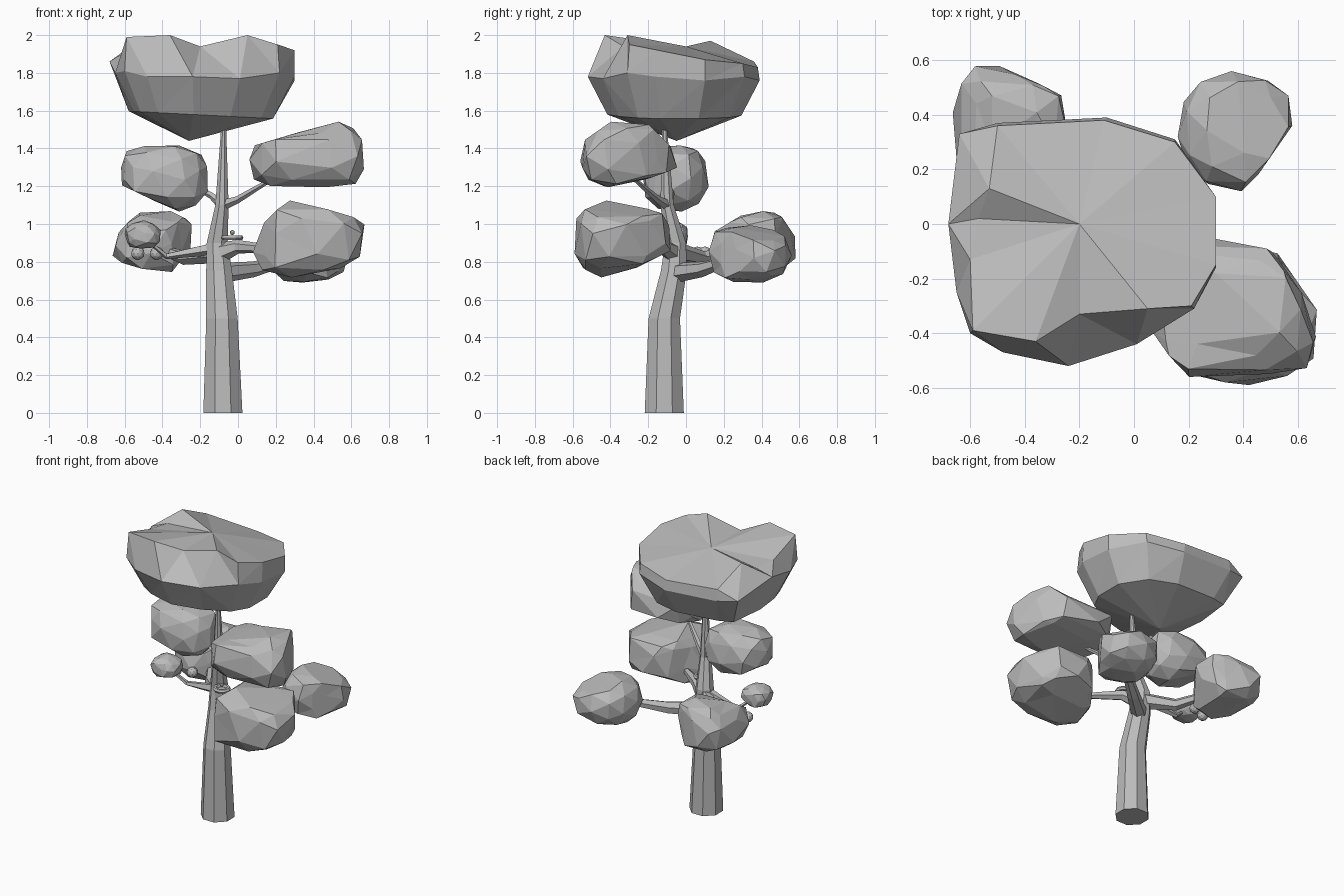
import bpy, bmesh, math, random
from mathutils import Vector, Euler

if "Cube" in bpy.data.objects:
    bpy.data.objects.remove(bpy.data.objects["Cube"], do_unlink=True)

grey = bpy.data.materials.new("plain grey")
grey.use_nodes = True
COLOUR = (0.5, 0.5, 0.5, 1)
grey.diffuse_color = COLOUR
grey.node_tree.nodes["Principled BSDF"].inputs["Base Color"].default_value = COLOUR


def finish(name, bm):
    """Turn a bmesh into a flat shaded grey object."""
    bmesh.ops.recalc_face_normals(bm, faces=bm.faces[:])
    mesh = bpy.data.meshes.new(name)
    bm.to_mesh(mesh)
    bm.free()
    mesh.materials.append(grey)
    obj = bpy.data.objects.new(name, mesh)
    bpy.context.collection.objects.link(obj)
    return obj


def bridge(bm, low, high):
    """Join two rings of vertices with quads."""
    count = len(low)
    for k in range(count):
        n = (k + 1) % count
        bm.faces.new((low[k], low[n], high[n], high[k]))


def fan(bm, ring, tip):
    """Close a ring of vertices with triangles to one point."""
    tip = bm.verts.new(tip)
    for a, b in zip(ring, ring[1:] + ring[:1]):
        bm.faces.new((a, b, tip))


def limb(name, path, sides, upright=False):
    """Tapering faceted tube through (x, y, z, radius) stations."""
    bm = bmesh.new()
    points = [Vector(p[:3]) for p in path]
    rings = []
    for i, centre in enumerate(points):
        along = points[min(i + 1, len(points) - 1)] - points[max(i - 1, 0)]
        if upright:
            along = Vector((0, 0, 1))
        turn = Vector((0, 0, 1)).rotation_difference(along)
        ring = []
        for k in range(sides):
            a = math.tau * (k + 0.5) / sides
            offset = Vector((math.cos(a), math.sin(a), 0)) * path[i][3]
            ring.append(bm.verts.new(centre + turn @ offset))
        rings.append(ring)
    for low, high in zip(rings, rings[1:]):
        bridge(bm, low, high)
    bm.faces.new(rings[0][::-1])
    bm.faces.new(rings[-1])
    return finish(name, bm)


def foliage(name, low, high, cuts=(), seed=1, box=0.75, rough=0.04):
    """Faceted lump between two corners, flattened where it crosses a cut.
    A cut (a, b, c, limit) keeps a*x + b*y + c*z under the limit."""
    rng = random.Random(seed)
    bm = bmesh.new()
    bmesh.ops.create_icosphere(bm, subdivisions=2, radius=1)
    turn = Euler([rng.uniform(0, math.tau) for _ in range(3)]).to_matrix()
    for v in bm.verts:
        n = (turn @ v.co).normalized()
        p = Vector([math.copysign(abs(c) ** box, c) for c in n])
        v.co = p * (1 + rng.uniform(-rough, rough))
    for axis in range(3):
        values = [v.co[axis] for v in bm.verts]
        least, span = min(values), max(values) - min(values)
        for v in bm.verts:
            t = (v.co[axis] - least) / span
            v.co[axis] = low[axis] + t * (high[axis] - low[axis])
    for a, b, c, limit in cuts:
        d = Vector((a, b, c))
        for v in bm.verts:
            v.co -= d * max(0, v.co.dot(d) - limit) / d.length_squared
    return finish(name, bm)


def ball(name, centre, radius):
    bm = bmesh.new()
    bmesh.ops.create_icosphere(bm, subdivisions=2, radius=radius)
    bmesh.ops.translate(bm, verts=bm.verts[:], vec=centre)
    return finish(name, bm)


# Trunk
limb("trunk", [(-.08, -.115, 0, .112), (-.085, -.115, .5, .09), (-.1, -.065, .75, .074),
               (-.11, -.055, .9, .06), (-.085, -.1, 1.1, .038), (-.075, -.115, 1.55, .012)],
     8, upright=True)

# Branches
limb("front_branch", [(-.11, -.06, .84, .06), (0, -.12, .88, .036), (.16, -.24, .87, .022)], 6)
limb("back_branch", [(-.1, -.06, .74, .055), (.08, .09, .76, .042), (.27, .24, .81, .025)], 6)
limb("side_branch", [(-.1, -.06, .85, .058), (-.28, .09, .82, .038), (-.42, .3, .87, .022)], 6)
limb("side_twig", [(-.12, -.06, .87, .035), (-.38, -.03, .83, .016), (-.5, -.08, .93, .008)], 5)
limb("upper_branch", [(-.08, -.1, 1.1, .03), (0, -.15, 1.13, .02), (.2, -.29, 1.25, .01)], 5)
limb("upper_side_branch", [(-.08, -.1, 1.1, .03), (-.14, -.08, 1.15, .018), (-.3, -.06, 1.24, .01)], 5)

# Crown: a bowl with an uneven rim, going round from its right side
waist = [(-.68, 0, 1.86), (-.65, -.25, 1.8), (-.6, -.4, 1.81), (-.48, -.47, 1.78),
         (-.24, -.52, 1.78), (.01, -.44, 1.77), (.22, -.31, 1.8), (.3, -.16, 1.78),
         (.3, .1, 1.76), (.15, .31, 1.78), (-.1, .39, 1.76), (-.5, .37, 1.78), (-.64, .33, 1.8)]
rim = [(-.57, .02, 1.9), (-.6, -.13, 1.91), (-.59, -.39, 1.99), (-.36, -.43, 2),
       (-.2, -.33, 1.94), (.05, -.31, 2), (.21, -.3, 1.95), (.3, -.15, 1.92),
       (.3, .1, 1.87), (.15, .3, 1.85), (-.11, .38, 1.83), (-.5, .36, 1.86), (-.53, .13, 1.97)]
bm = bmesh.new()
waist_ring = [bm.verts.new(p) for p in waist]
rim_ring = [bm.verts.new(p) for p in rim]
base_ring = [bm.verts.new((-.22 + .78 * (x + .22), -.05 + .78 * (y + .05), 1.57 - .04 * x))
             for x, y, z in waist]
bridge(bm, base_ring, waist_ring)
bridge(bm, waist_ring, rim_ring)
fan(bm, base_ring, (-.26, -.05, 1.44))
fan(bm, rim_ring, (-.2, 0, 1.94))
bmesh.ops.triangulate(bm, faces=bm.faces[:])
finish("crown_foliage", bm)

# Lower foliage lumps
foliage("upper_front_foliage", (.04, -.56, 1.19), (.69, -.03, 1.58),
        [(.82, .57, 0, .36), (-.82, -.57, 0, .17), (-.82, .57, 0, -.14),
         (-.3, 0, 1, 1.39), (1.3, 0, 1, 2.3), (1.8, 0, -1, -.09),
         (0, 1, 1, 1.33), (0, .35, -1, -1.31), (0, -.7, 1, 1.82)], 3, .6)
foliage("lower_front_foliage", (.05, -.59, .715), (.69, -.06, 1.13),
        [(.82, .57, 0, .37), (-.82, -.57, 0, .15), (-.82, .57, 0, -.27),
         (.3, 0, 1, 1.22), (-1, 0, 1, .87), (.6, 0, -1, -.44), (0, .5, -1, -.9),
         (0, .2, 1, 1.04), (0, 1.7, 1, .84)], 5, .65)
foliage("back_foliage", (.16, .12, .69), (.59, .56, 1),
        [(.82, .57, 0, .74), (-.82, -.57, 0, -.27), (-.82, .57, 0, .16), (.82, -.57, 0, .27),
         (.29, .2, 1, 1.15), (.25, .17, -1, -.53)], 7, .83)
foliage("back_side_foliage", (-.67, .12, .73), (-.21, .6, 1.1),
        [(-.82, -.57, 0, .41), (.82, .57, 0, .05), (.82, -.57, 0, -.39), (.5, 1, 0, .34),
         (-1.1, 0, 1, 1.65), (.5, 0, 1, .89), (1.3, 0, -1, -1.2), (-.3, 0, -1, -.61),
         (0, -.6, 1, .87), (0, .3, 1, 1.2), (0, 1.5, 1, 1.8)], 9, .65)
foliage("upper_side_foliage", (-.65, -.23, 1.06), (-.15, .12, 1.415),
        [(-.82, -.57, 0, .56), (-.82, .57, 0, .49), (.82, -.57, 0, -.08),
         (-.48, 0, -1, -.91)], 11, .8)
foliage("small_foliage", (-.6, -.17, .87), (-.41, .01, 1.02), (), 13, .8, .08)

# Fruit hanging by the twig
for side, centre in (("outer", (-.53, .06, .845)), ("inner", (-.43, .1, .845))):
    ball(side + "_fruit", centre, .036)

# Nest and egg beside the trunk
bpy.ops.mesh.primitive_torus_add(location=(-.03, -.14, .927), major_radius=.044, minor_radius=.015,
                                 major_segments=10, minor_segments=6)
nest = bpy.context.object
nest.name = "nest"
nest.data.materials.append(grey)
limb("nest_base", [(-.03, -.14, .915, .04), (-.03, -.14, .925, .044)], 10, upright=True)
ball("egg", (-.03, -.14, .955), .013)
